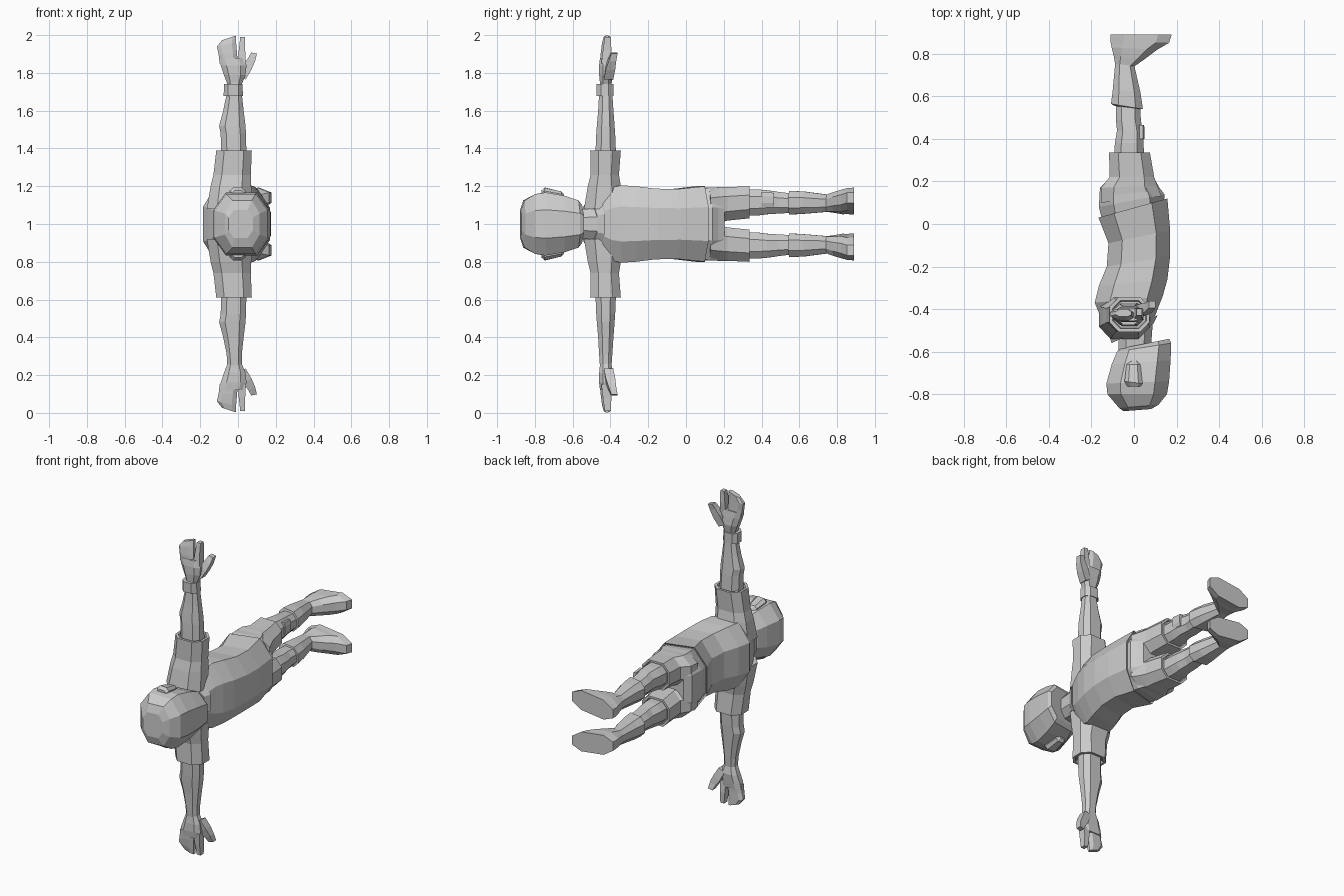
import bpy, bmesh

grey = bpy.data.materials.new("plain grey")
grey.diffuse_color = (0.6, 0.6, 0.6, 1)

# Eight-sided cross-section in the unit square
OCT = [(-1, -.45), (-.55, -1), (.55, -1), (1, -.45),
       (1, .45), (.55, 1), (-.55, 1), (-1, .45)]
BOX = [(-1, -1), (1, -1), (1, 1), (-1, 1)]


def loft(name, rings):
    """Skin a list of point rings and close both ends."""
    bm = bmesh.new()
    vs = [[bm.verts.new(p) for p in r] for r in rings]
    n = len(vs[0])
    for a, b in zip(vs, vs[1:]):
        for i in range(n):
            j = (i + 1) % n
            bm.faces.new((a[i], a[j], b[j], b[i]))
    bm.faces.new(vs[0])
    bm.faces.new(vs[-1])
    bmesh.ops.recalc_face_normals(bm, faces=bm.faces)
    me = bpy.data.meshes.new(name)
    bm.to_mesh(me)
    bm.free()
    me.materials.append(grey)
    ob = bpy.data.objects.new(name, me)
    bpy.context.collection.objects.link(ob)
    return ob


def ring_y(yb, xb, yf, xf, h0, h1, side=1, lean=0, shape=OCT):
    """Ring across the body axis; yb/xb at the back, yf/xf at the front."""
    out = []
    for u, w in shape:
        t = (u + 1) / 2
        h = (h0 + h1) / 2 + w * (h1 - h0) / 2 + lean * u
        out.append((xb + t * (xf - xb), yb + t * (yf - yb), 1 + side * h))
    return out


def ring_z(h, x0, x1, y0, y1, side=1, tilt=0, shape=OCT):
    """Ring across the arm at distance h from the body midline."""
    return [((x0 + x1) / 2 + u * (x1 - x0) / 2, (y0 + y1) / 2 + w * (y1 - y0) / 2,
             1 + side * (h + tilt * u)) for u, w in shape]


def body(name, rows):
    return loft(name, [ring_y(a, b, c, d, -w, w) for a, b, c, d, w in rows])


# Head, neck, collar, shirt and hips
body("head", [(-.88, -.05, -.87, .08, .075), (-.865, -.07, -.85, .115, .125),
              (-.80, -.125, -.80, .155, .158), (-.75, -.13, -.74, .165, .167),
              (-.66, -.105, -.64, .172, .15), (-.60, -.08, -.56, .175, .125),
              (-.585, -.06, -.54, .165, .10)])
body("neck", [(-.64, -.075, -.58, .08, .075), (-.50, -.07, -.44, .09, .085)])
body("collar", [(-.52, -.085, -.44, .07, .07), (-.555, -.095, -.475, .075, .085),
                (-.56, -.105, -.47, .09, .10), (-.515, -.12, -.43, .11, .115)])
body("shirt", [(-.54, -.095, -.46, .075, .09), (-.50, -.125, -.43, .10, .15),
               (-.44, -.155, -.39, .115, .19), (-.37, -.185, -.34, .135, .205),
               (-.29, -.165, -.26, .157, .2), (-.20, -.128, -.15, .17, .187),
               (-.09, -.12, -.03, .17, .185), (.03, -.167, .12, .157, .2),
               (.02, -.155, .11, .145, .19)])
body("hips", [(-.02, -.14, .06, .14, .18), (.08, -.165, .14, .143, .193),
              (.17, -.16, .17, .12, .192), (.205, -.125, .205, .10, .18)])

for side, tag in ((1, "left"), (-1, "right")):
    def leg(part, rows):
        return loft(f"{tag}_{part}", [ring_y(*r[:6], side, *r[6:]) for r in rows])

    def arm(part, rows, **kw):
        return loft(f"{tag}_{part}", [ring_z(*r[:5], side, *r[5:], **kw) for r in rows])

    # Ear: wedge standing off the side of the head
    leg("ear", [(-.765, -.03, -.765, .03, .13, .178),
                (-.74, -.045, -.75, .04, .13, .192),
                (-.66, -.035, -.66, .03, .12, .172),
                (-.645, -.015, -.645, .015, .12, .155)])

    # Sleeve with an open cuff, then forearm
    arm("sleeve", [(.08, -.165, .075, -.54, -.33), (.20, -.145, .07, -.52, -.345),
                   (.26, -.13, .068, -.505, -.355), (.39, -.115, .073, -.507, -.345),
                   (.39, -.10, .058, -.492, -.36), (.375, -.095, .055, -.488, -.365)])
    arm("forearm", [(.36, -.088, .045, -.48, -.37), (.48, -.092, .042, -.475, -.375),
                    (.52, -.10, .04, -.472, -.378), (.60, -.078, .03, -.465, -.384),
                    (.69, -.06, .02, -.46, -.39), (.76, -.056, .02, -.455, -.395)])
    # Palm, joined fingers, index finger and thumb
    arm("palm", [(.74, -.056, .02, -.455, -.395), (.79, -.075, .04, -.46, -.385),
                 (.84, -.092, .045, -.46, -.39), (.88, -.10, .035, -.455, -.395)])
    arm("fingers", [(.85, -.097, .0, -.455, -.40), (.90, -.103, -.005, -.452, -.402),
                    (.95, -.112, -.01, -.445, -.402, .012), (.985, -.085, -.012, -.435, -.402, .012)])
    arm("index_finger", [(.85, .0, .042, -.448, -.40), (.92, .004, .038, -.44, -.395),
                         (.99, .012, .038, -.43, -.398)], shape=BOX)
    arm("thumb", [(.775, .0, .04, -.435, -.385, -.01), (.83, .03, .07, -.425, -.375, -.015),
                  (.87, .055, .09, -.41, -.37, -.01), (.905, .07, .10, -.395, -.362, -.003)],
        shape=BOX)

    # Shorts leg with an open cuff, then bare leg
    leg("shorts_leg", [(.10, -.155, .13, .13, .0, .19), (.17, -.155, .18, .11, .008, .195),
                       (.22, -.115, .22, .095, .018, .195), (.335, -.117, .335, .075, .03, .2),
                       (.335, -.105, .335, .062, .042, .188), (.325, -.10, .325, .058, .046, .185)])
    leg("bare_leg", [(.30, -.095, .30, .048, .045, .183), (.38, -.09, .38, .045, .045, .183),
                     (.44, -.08, .43, .042, .052, .178), (.49, -.085, .49, .032, .055, .17),
                     (.57, -.085, .57, .03, .06, .16)])
    # Boot shaft and foot, toes turned outward
    leg("boot", [(.555, -.09, .54, .03, .062, .16), (.565, -.108, .54, .042, .05, .175),
                 (.63, -.10, .62, .03, .054, .172), (.76, -.088, .75, .0, .065, .155)])
    leg("foot", [(.745, -.088, .74, .0, .065, .155), (.79, -.095, .775, .05, .062, .165, .006),
                 (.83, -.105, .82, .11, .058, .175, .012),
                 (.855, -.11, .852, .165, .062, .180, .018),
                 (.89, -.11, .89, .177, .060, .183, .018)])

# Wristband on one arm only
loft("wristband", [ring_z(*r) for r in (
    (.678, -.062, .02, -.46, -.39), (.678, -.076, .026, -.473, -.385),
    (.742, -.074, .024, -.475, -.385), (.742, -.056, .018, -.455, -.395))])
# Patch on one knee
loft("knee_patch", [ring_y(*r) for r in (
    (.40, .02, .40, .05, .09, .17), (.465, .02, .465, .048, .09, .165))])
